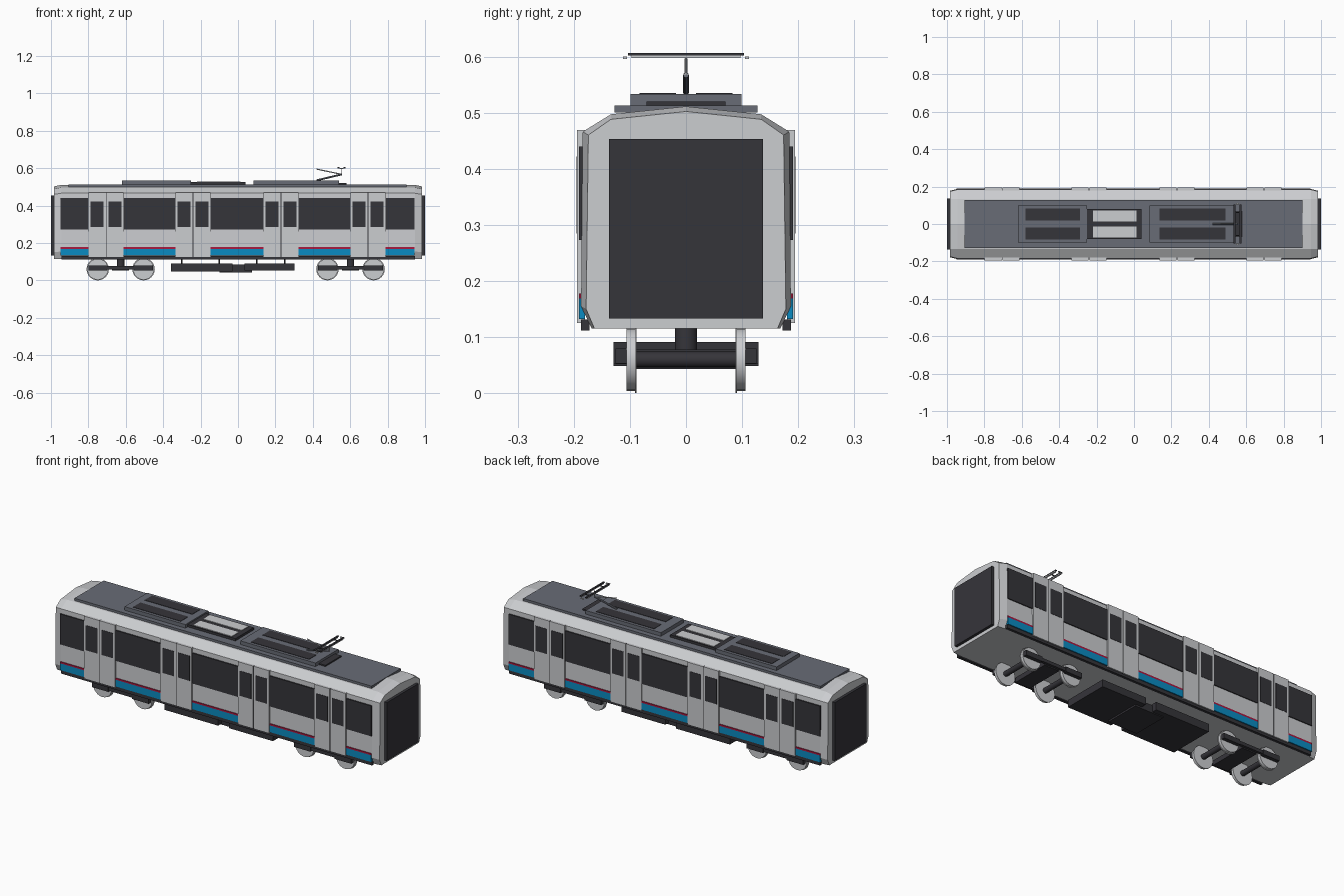
import bpy
import bmesh
import math
from mathutils import Vector

cube = bpy.data.objects.get("Cube")
if cube:
    bpy.data.objects.remove(cube, do_unlink=True)


def material(name, rgb):
    m = bpy.data.materials.new(name)
    m.use_nodes = True
    m.diffuse_color = (*rgb, 1)
    m.node_tree.nodes["Principled BSDF"].inputs["Base Color"].default_value = (*rgb, 1)
    return m


LIGHT = material("light grey", (0.60, 0.61, 0.63))
DARK = material("charcoal", (0.036, 0.035, 0.042))
SLATE = material("slate grey", (0.14, 0.15, 0.18))
BLUE = material("blue", (0.003, 0.26, 0.54))
RED = material("red", (0.40, 0.01, 0.05))


def finish(name, bm, mat):
    bmesh.ops.recalc_face_normals(bm, faces=bm.faces)
    mesh = bpy.data.meshes.new(name)
    bm.to_mesh(mesh)
    bm.free()
    mesh.materials.append(mat)
    ob = bpy.data.objects.new(name, mesh)
    bpy.context.collection.objects.link(ob)
    return ob


def box(name, x, y, z, mat):
    """Box from (low, high) ranges along each axis."""
    bm = bmesh.new()
    bmesh.ops.create_cube(bm, size=1)
    for v in bm.verts:
        v.co = [r[0] if c < 0 else r[1] for c, r in zip(v.co, (x, y, z))]
    return finish(name, bm, mat)


def pair(name, x, y, z, mat):
    """The same box on both sides of the train."""
    box(name + "_back", x, y, z, mat)
    box(name + "_front", x, (-y[1], -y[0]), z, mat)


def rod(name, a, b, r, mat, sides=8):
    a, b = Vector(a), Vector(b)
    bm = bmesh.new()
    bmesh.ops.create_cone(bm, cap_ends=True, segments=sides, radius1=r, radius2=r,
                          depth=(b - a).length)
    turn = (b - a).to_track_quat('Z', 'Y').to_matrix().to_4x4()
    turn.translation = (a + b) / 2
    bm.transform(turn)
    ob = finish(name, bm, mat)
    for p in ob.data.polygons:
        p.use_smooth = len(p.vertices) == 4 and sides > 8
    return ob


# Body shell: lofted between a full section and a smaller one at each end
full = [(0.168, 0.115), (0.187, 0.155), (0.184, 0.466), (0.134, 0.497), (0, 0.511)]
tip = [(0.163, 0.115), (0.178, 0.150), (0.174, 0.460), (0.134, 0.488), (0, 0.502)]
bm = bmesh.new()
rings = []
for x, half in ((-0.985, tip), (-0.945, full), (0.945, full), (0.985, tip)):
    outline = half + [(-y, z) for y, z in reversed(half[:-1])]
    rings.append([bm.verts.new((x, y, z)) for y, z in outline])
for r0, r1 in zip(rings, rings[1:]):
    for i in range(len(r0)):
        j = (i + 1) % len(r0)
        bm.faces.new((r0[i], r0[j], r1[j], r1[i]))
bm.faces.new(rings[0])
bm.faces.new(rings[-1])
finish("body_shell", bm, LIGHT)

# Dark end panels and lower skirts
box("left_end_panel", (0.98, 1.0), (-0.137, 0.137), (0.133, 0.453), DARK)
box("right_end_panel", (-1.0, -0.98), (-0.137, 0.137), (0.133, 0.453), DARK)
pair("skirt", (-0.945, 0.945), (0.172, 0.187), (0.112, 0.131), DARK)

# Doors: two leaves each, with a window in every leaf
doors = (-0.705, -0.24, 0.23, 0.695)
HALF = 0.094
for n, c in enumerate(doors, 1):
    for side, s in (("right", -1), ("left", 1)):
        leaf = sorted((c + s * 0.002, c + s * HALF))
        glass = sorted((c + s * 0.013, c + s * 0.083))
        pair(f"door_{n}_{side}_leaf", leaf, (0.18, 0.194), (0.125, 0.469), LIGHT)
        pair(f"door_{n}_{side}_window", glass, (0.19, 0.1955), (0.285, 0.422), DARK)
    pair(f"door_{n}_seam", (c - 0.002, c + 0.002), (0.18, 0.191), (0.125, 0.469), DARK)

# Window bands and coloured stripes between the doors
starts = [-0.948] + [c + HALF for c in doors]
stops = [c - HALF for c in doors] + [0.943]
for n, span in enumerate(zip(starts, stops), 1):
    pair(f"window_{n}", span, (0.18, 0.191), (0.273, 0.44), DARK)
    pair(f"red_stripe_{n}", span, (0.18, 0.191), (0.169, 0.178), RED)
    pair(f"blue_stripe_{n}", span, (0.18, 0.191), (0.132, 0.169), BLUE)

# Roof deck and equipment
box("roof_deck", (-0.905, 0.90), (-0.127, 0.127), (0.5, 0.513), SLATE)
for name, x, vent in (("right", (-0.62, -0.25), (-0.58, -0.29)),
                      ("left", (0.083, 0.54), (0.136, 0.49))):
    box(f"{name}_roof_unit", x, (-0.099, 0.099), (0.51, 0.533), SLATE)
    pair(f"{name}_roof_vent", vent, (0.018, 0.083), (0.53, 0.535), DARK)
box("middle_roof_unit", (-0.25, 0.04), (-0.08, 0.08), (0.51, 0.526), DARK)
pair("middle_roof_panel", (-0.22, 0.013), (0.013, 0.073), (0.52, 0.529), LIGHT)

# Pantograph: folded arm and two collector bars
box("pantograph_base", (0.54, 0.58), (-0.07, 0.07), (0.51, 0.52), DARK)
rod("pantograph_lower_arm", (0.42, 0, 0.535), (0.555, 0, 0.567), 0.005, SLATE)
rod("pantograph_upper_arm", (0.42, 0, 0.595), (0.555, 0, 0.567), 0.003, LIGHT)
rod("pantograph_strut", (0.555, 0, 0.567), (0.555, 0, 0.6), 0.002, LIGHT)
for n, x in enumerate((0.537, 0.57), 1):
    box(f"collector_bar_{n}", (x - 0.005, x + 0.005), (-0.103, 0.103), (0.602, 0.606), DARK)
    box(f"collector_rail_{n}", (x - 0.004, x + 0.004), (-0.097, 0.097), (0.597, 0.602), LIGHT)
pair("collector_link", (0.537, 0.57), (0.06, 0.064), (0.598, 0.602), DARK)
pair("collector_horn", (0.545, 0.562), (0.105, 0.112), (0.596, 0.6), LIGHT)

# Bogies: wheels with flanges, axles, side beams and a transom
for bogie, axles in (("right", (-0.75, -0.505)), ("left", (0.478, 0.725))):
    mid = sum(axles) / 2
    for n, x in enumerate(axles, 1):
        rod(f"{bogie}_axle_{n}", (x, -0.1, 0.06), (x, 0.1, 0.06), 0.014, DARK, 16)
        for side, s in (("front", -1), ("back", 1)):
            label = f"{bogie}_{side}_wheel_{n}"
            rod(label, (x, s * 0.091, 0.06), (x, s * 0.106, 0.06), 0.056, LIGHT, 24)
            rod(label + "_flange", (x, s * 0.088, 0.06), (x, s * 0.091, 0.06),
                0.06, LIGHT, 24)
        pair(f"{bogie}_axle_box_{n}", (x - 0.05, x + 0.05), (0.104, 0.126),
             (0.053, 0.08), DARK)
    pair(f"{bogie}_side_beam", (mid - 0.1, mid + 0.1), (0.108, 0.122), (0.058, 0.076), DARK)
    box(f"{bogie}_transom", (mid - 0.045, mid + 0.045), (-0.108, 0.108), (0.052, 0.078), DARK)
    rod(f"{bogie}_pivot", (mid, 0, 0.07), (mid, 0, 0.117), 0.02, DARK, 16)

# Underfloor equipment boxes on hangers
box("underfloor_box_right", (-0.357, -0.03), (-0.129, 0.129), (0.048, 0.091), DARK)
box("underfloor_box_left", (0.035, 0.303), (-0.129, 0.129), (0.052, 0.091), DARK)
box("underfloor_middle_box", (-0.1, 0.075), (-0.1, 0.1), (0.043, 0.085), DARK)
for n, x in enumerate((-0.3, -0.1, 0.1, 0.25), 1):
    rod(f"underfloor_hanger_{n}", (x, 0, 0.085), (x, 0, 0.117), 0.004, DARK)
